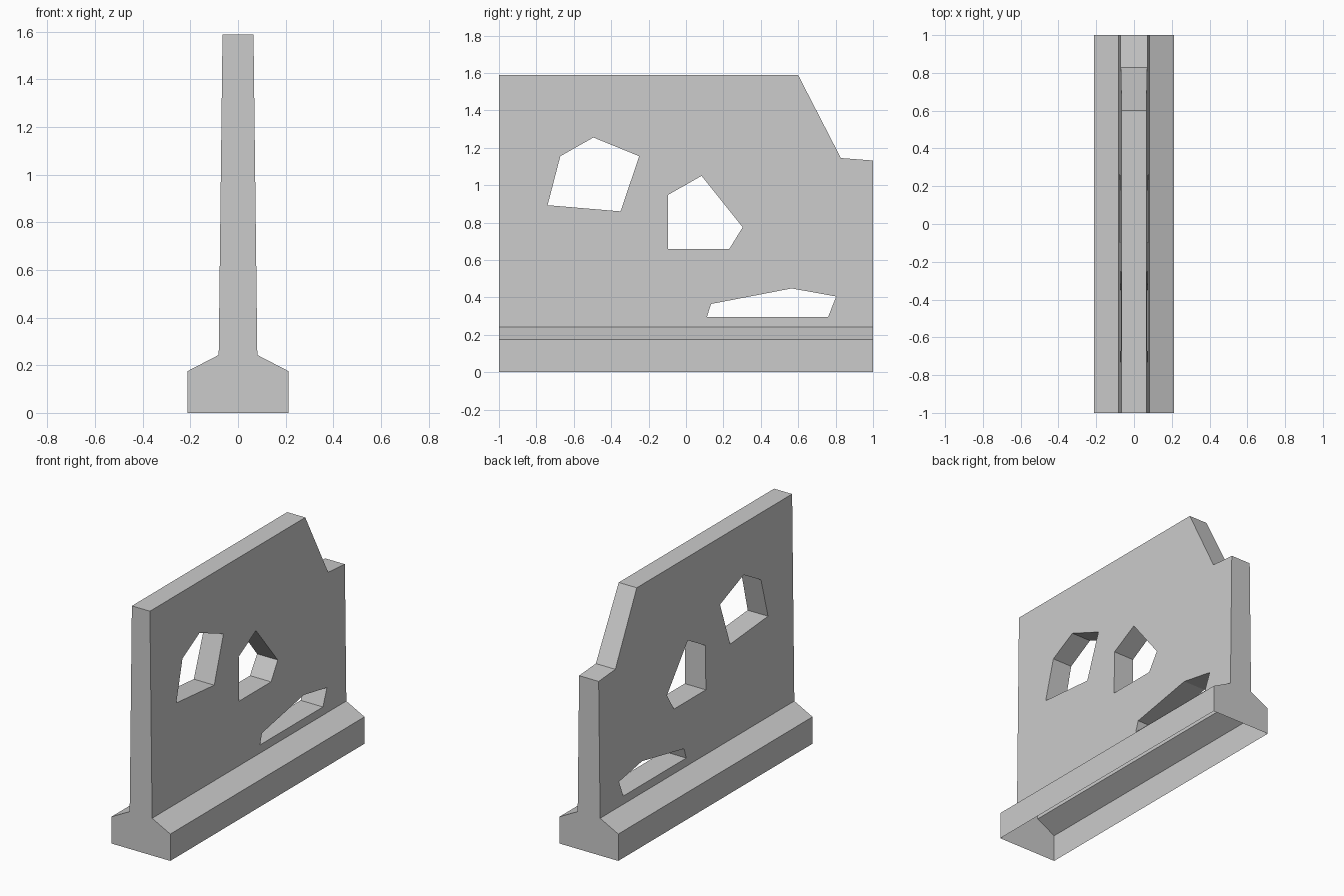
import bpy, bmesh

if "Cube" in bpy.data.objects:
    bpy.data.objects.remove(bpy.data.objects["Cube"])


def prism(name, pts, start, end, axis):
    """Extrude a 2D outline (horizontal, z) along x or y."""
    bm = bmesh.new()
    place = (lambda h, d, z: (d, h, z)) if axis == "x" else (lambda h, d, z: (h, d, z))
    face = bm.faces.new([bm.verts.new(place(h, start, z)) for h, z in pts])
    out = bmesh.ops.extrude_face_region(bm, geom=[face])
    moved = [v for v in out["geom"] if isinstance(v, bmesh.types.BMVert)]
    step = end - start
    bmesh.ops.translate(bm, verts=moved, vec=(step, 0, 0) if axis == "x" else (0, step, 0))
    bmesh.ops.recalc_face_normals(bm, faces=bm.faces)
    mesh = bpy.data.meshes.new(name)
    bm.to_mesh(mesh)
    bm.free()
    obj = bpy.data.objects.new(name, mesh)
    bpy.context.collection.objects.link(obj)
    return obj


# Tapered wall on a wide chamfered foot
half = [(0.212, 0), (0.212, 0.175), (0.081, 0.243), (0.065, 1.588)]
wall = prism("barrier_wall", half + [(-x, z) for x, z in reversed(half)], -1, 1, "y")

# Broken corner and three jagged holes
cut_outlines = {
    "corner_cutter": [(0.6, 1.588), (0.828, 1.145), (1.0, 1.132), (1.2, 1.117),
                      (1.2, 1.8), (0.491, 1.8)],
    "upper_hole_cutter": [(-0.74, 0.893), (-0.672, 1.155), (-0.495, 1.255),
                          (-0.25, 1.155), (-0.35, 0.86)],
    "middle_hole_cutter": [(-0.096, 0.948), (0.083, 1.05), (0.303, 0.775),
                           (0.232, 0.66), (-0.096, 0.66)],
    "lower_hole_cutter": [(0.112, 0.296), (0.134, 0.365), (0.565, 0.448),
                          (0.803, 0.405), (0.76, 0.296)],
}
cutters = []
for name, pts in cut_outlines.items():
    cutter = prism(name, pts, -0.5, 0.5, "x")
    cutter.hide_render = True
    mod = wall.modifiers.new(name, "BOOLEAN")
    mod.operation = "DIFFERENCE"
    mod.solver = "EXACT"
    mod.object = cutter
    cutters.append(cutter)

# Bake the cuts, then leave the underside open
deps = bpy.context.evaluated_depsgraph_get()
bm = bmesh.new()
bm.from_object(wall, deps)
wall.modifiers.clear()
bottom = [f for f in bm.faces if all(abs(v.co.z) < 1e-4 for v in f.verts)]
bmesh.ops.delete(bm, geom=bottom, context="FACES")
bm.to_mesh(wall.data)
bm.free()
for cutter in cutters:
    bpy.data.objects.remove(cutter)
